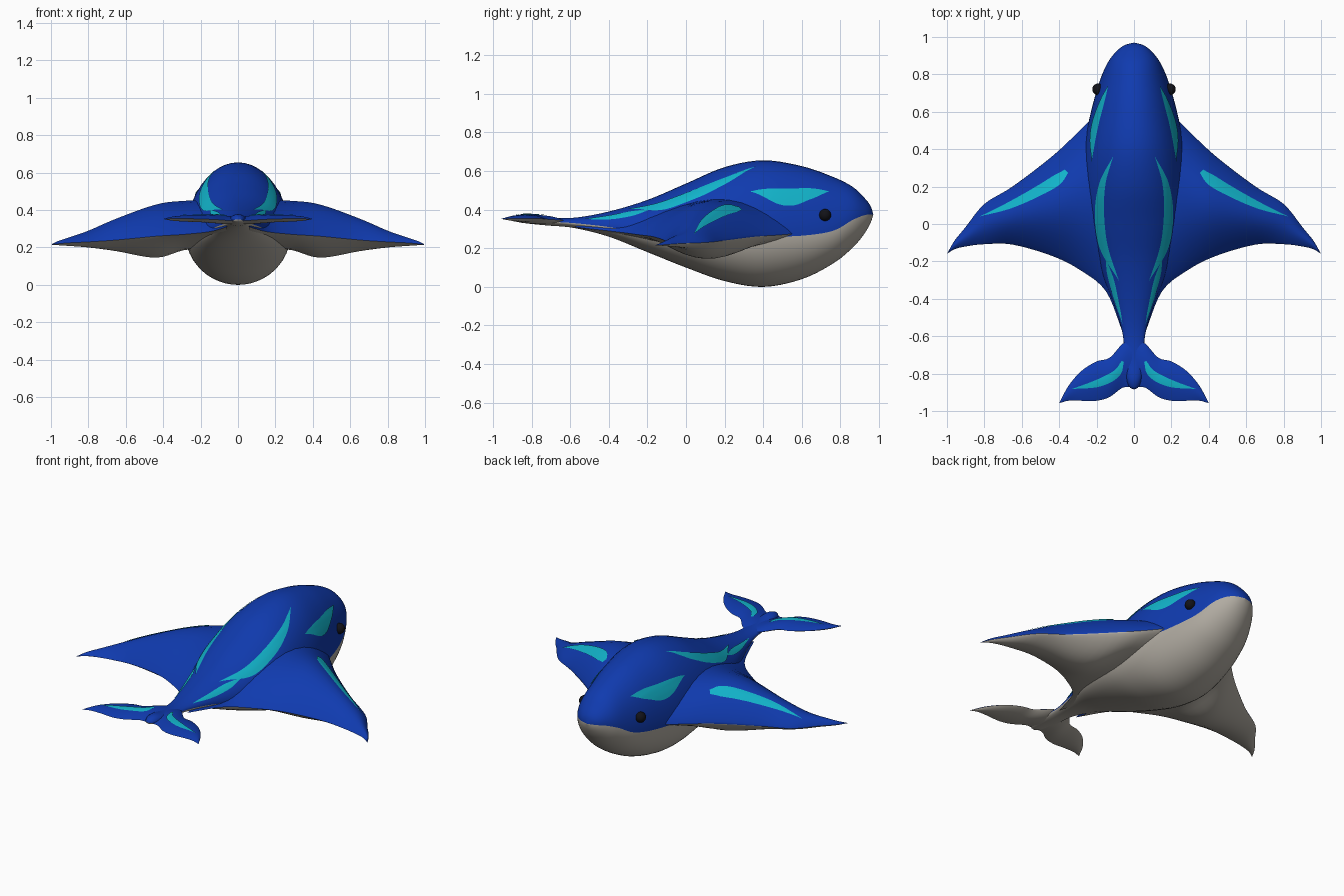
import bpy
import bmesh
import math
from mathutils import Vector
from mathutils.bvhtree import BVHTree

cube = bpy.data.objects.get("Cube")
if cube:
    bpy.data.objects.remove(cube, do_unlink=True)


def material(name, rgb):
    mat = bpy.data.materials.new(name)
    mat.use_nodes = True
    color = (*rgb, 1)
    mat.diffuse_color = color
    mat.node_tree.nodes["Principled BSDF"].inputs["Base Color"].default_value = color
    return mat


BLUE = material("deep blue skin", (.005, .043, .43))
BELLY = material("warm grey belly", (.44, .41, .36))
CYAN = material("cyan stripe", (.006, .46, .60))
BLACK = material("black eye", (.006, .006, .009))


def smooth_rows(rows, steps):
    """Catmull-Rom interpolation through every column of a table."""
    rows = [Vector(r) for r in rows]
    pts = [rows[0] * 2 - rows[1]] + rows + [rows[-1] * 2 - rows[-2]]
    out = []
    for a, b, c, d in zip(pts, pts[1:], pts[2:], pts[3:]):
        for i in range(steps):
            t = i / steps
            out.append((b * 2 + (c - a) * t + (a * 2 - b * 5 + c * 4 - d) * t * t
                        + (b * 3 - a - c * 3 + d) * t ** 3) / 2)
    return out + [rows[-1]]


def grid_object(name, rows, mats, closed=False, mirror=True, angle=50):
    """Skin rows of points; on closed rings the second half gets material 1."""
    n = len(rows[0])
    bm = bmesh.new()
    verts = [[bm.verts.new(p) for p in row] for row in rows]
    for r0, r1 in zip(verts, verts[1:]):
        for k in range(n if closed else n - 1):
            j = (k + 1) % n
            face = bm.faces.new((r0[k], r0[j], r1[j], r1[k]))
            face.smooth = True
            face.material_index = int(closed and k >= n // 2)
    if closed:
        bmesh.ops.remove_doubles(bm, verts=bm.verts, dist=.0001)
        bmesh.ops.recalc_face_normals(bm, faces=bm.faces)
    mesh = bpy.data.meshes.new(name)
    bm.to_mesh(mesh)
    bm.free()
    for mat in mats:
        mesh.materials.append(mat)
    mesh.set_sharp_from_angle(angle=math.radians(angle))
    obj = bpy.data.objects.new(name, mesh)
    bpy.context.collection.objects.link(obj)
    if mirror:
        obj.modifiers.new("Mirror", "MIRROR")
    return obj


# Body: y, half width, top, colour seam, bottom
BODY = [
    (.97, 0, .375, .375, .375), (.955, .052, .42, .375, .33),
    (.92, .097, .465, .37, .27), (.86, .142, .52, .345, .2),
    (.76, .185, .57, .29, .12), (.6, .23, .625, .265, .04),
    (.4, .27, .655, .26, 0), (.2, .28, .62, .265, .03),
    (0, .262, .535, .27, .1), (-.2, .2, .45, .275, .18),
    (-.4, .118, .39, .31, .26), (-.58, .062, .358, .33, .305),
    (-.72, .053, .362, .338, .318), (-.82, .043, .378, .345, .328),
    (-.87, .025, .368, .347, .336), (-.885, 0, .35, .35, .35)]


def body_ring(row, n=48):
    y, w, top, seam, low = row
    ring = []
    for k in range(n):
        a = math.tau * k / n
        s = math.sin(a)
        ring.append((max(w, 0) * math.cos(a), y, seam + s * (top - seam if s > 0 else seam - low)))
    return ring


body = grid_object("body", [body_ring(r) for r in smooth_rows(BODY, 5)],
                   (BLUE, BELLY), closed=True, mirror=False, angle=80)

# Fins: x, leading y, trailing y, top, bottom, edge height
WING = [
    (.06, .7, -.58, .4, .24, .31), (.15, .64, -.36, .45, .2, .285),
    (.29, .5, -.245, .45, .185, .27), (.44, .36, -.17, .43, .145, .26),
    (.65, .2, -.11, .355, .18, .24), (.8, .107, -.108, .29, .2, .23),
    (.9, -.016, -.12, .255, .208, .225), (.96, -.09, -.135, .235, .212, .22),
    (1, -.16, -.16, .215, .215, .215)]
FLUKE = [
    (0, -.62, -.875, .36, .325, .345), (.06, -.64, -.875, .37, .325, .345),
    (.13, -.715, -.925, .375, .33, .35), (.2, -.735, -.945, .375, .335, .352),
    (.28, -.785, -.945, .372, .338, .355), (.35, -.865, -.945, .365, .343, .354),
    (.4, -.958, -.958, .352, .352, .352)]


def fin_ring(row, n=16):
    x, lead, trail, top, low, edge = row
    ring = []
    for k in range(2 * n):
        over = k < n
        t = (1 - math.cos(math.pi * (k if over else 2 * n - k) / n)) / 2
        bulge = math.sin(math.pi * t ** .9) ** .9 if 0 < t < 1 else 0
        ring.append((x, lead + (trail - lead) * t,
                     edge + bulge * ((top if over else low) - edge)))
    return ring


def fin(name, table):
    return grid_object(name, [fin_ring(r) for r in smooth_rows(table, 5)],
                       (BLUE, BELLY), closed=True)


wings = fin("side_fins", WING)
flukes = fin("tail_flukes", FLUKE)

# One search tree of the left half, used to lay the stripes on the skin
points, faces = [], []
for part in (body, wings, flukes):
    base = len(points)
    points += [v.co.copy() for v in part.data.vertices]
    faces += [[base + i for i in p.vertices] for p in part.data.polygons]
skin = BVHTree.FromPolygons(points, faces)


def stripe(name, path, from_side=False):
    """Lay a tapering ribbon (u, v, half width) on the skin."""
    down = Vector((-1, 0, 0)) if from_side else Vector((0, 0, -1))
    rows = smooth_rows(path, 8)
    grid = []
    for i, row in enumerate(rows):
        run = rows[min(i + 1, len(rows) - 1)].xy - rows[max(i - 1, 0)].xy
        across = Vector((-run.y, run.x)).normalized()
        line = []
        for k in range(-3, 4):
            q = row.xy + across * max(row.z, .0005) * k / 3
            start = Vector((2, q.x, q.y)) if from_side else Vector((q.x, q.y, 2))
            hit, normal, _, _ = skin.ray_cast(start, down)
            if hit is None:
                hit, normal, _, _ = skin.find_nearest(start + down * 1.65)
            if normal.dot(down) > 0:
                normal = -normal
            line.append(hit + normal * .004)
        grid.append(line)
    # Face outwards, whichever way the path runs
    way = (grid[4][-1] - grid[4][0]).cross(grid[5][0] - grid[4][0])
    if way.dot(down) > 0:
        grid.reverse()
    return grid_object(name, grid, (CYAN,))


stripe("head_stripes", [(.135, .74, 0), (.165, .66, .012), (.2, .55, .018),
                        (.218, .45, .015), (.222, .335, 0)])
stripe("back_stripes", [(.11, .36, 0), (.165, .22, .016), (.182, .06, .024),
                        (.16, -.12, .022), (.08, -.3, 0)])
stripe("tail_stripes", [(-.18, .4, 0), (-.28, .377, .012), (-.4, .357, .01),
                        (-.53, .348, 0)], from_side=True)
stripe("fin_stripes", [(.36, .28, .012), (.41, .235, .028), (.5, .18, .027),
                       (.66, .1, .018), (.82, .04, 0)])
stripe("fluke_stripes", [(.06, -.735, .006), (.095, -.8, .02), (.19, -.85, .02),
                         (.33, -.882, 0)])

# Eyes
for side, x in (("left", .192), ("right", -.192)):
    bpy.ops.mesh.primitive_uv_sphere_add(segments=24, ring_count=12, radius=.031,
                                         location=(x, .72, .372))
    eye = bpy.context.object
    eye.name = side + "_eye"
    eye.data.materials.append(BLACK)
    bpy.ops.object.shade_smooth()
